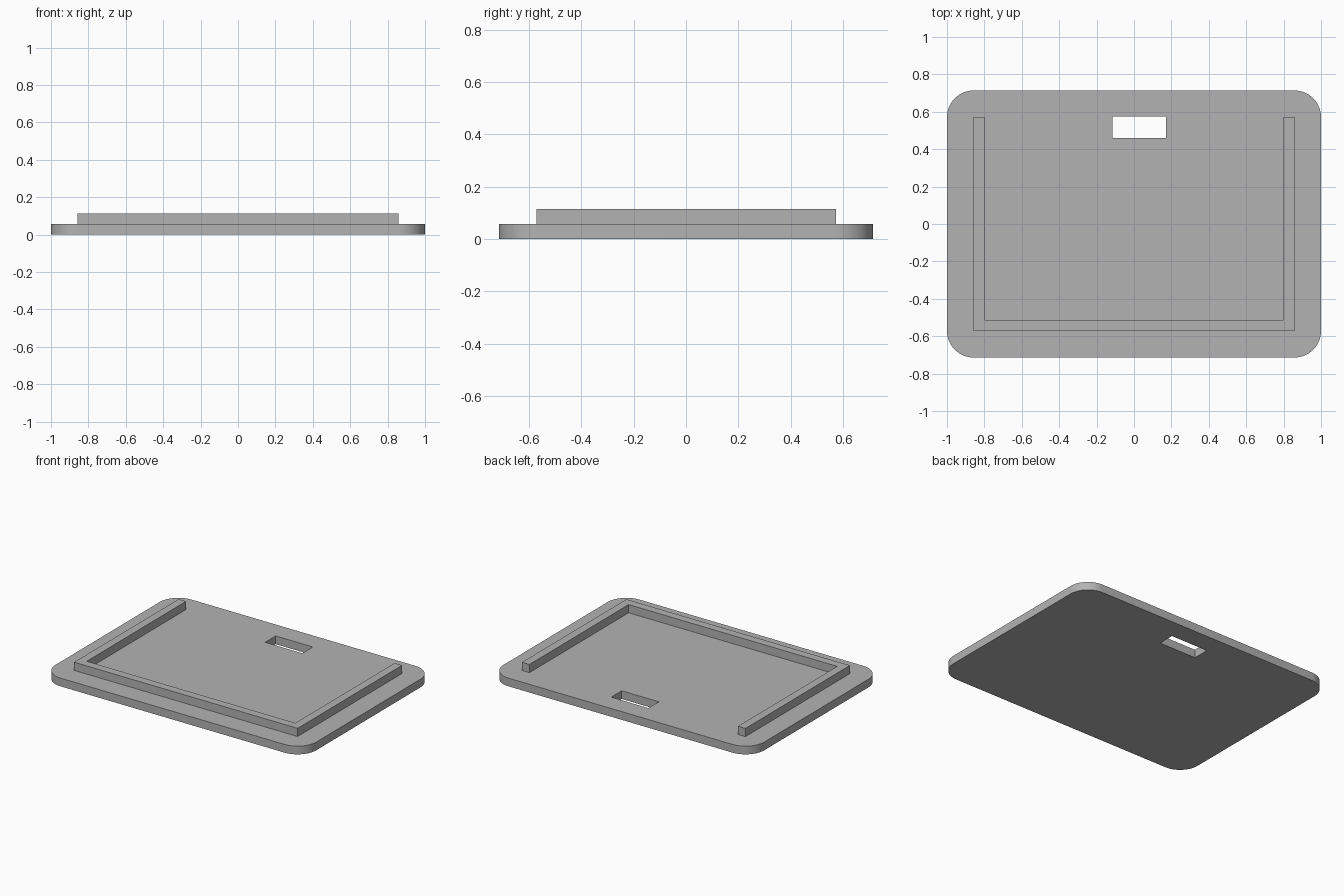
import bpy
import bmesh
from math import cos, sin, pi

HALF_X, HALF_Y, RADIUS = 1.0, 0.714, 0.143
THICK = 0.057

if "Cube" in bpy.data.objects:
    bpy.data.objects.remove(bpy.data.objects["Cube"], do_unlink=True)

grey = bpy.data.materials.new("plain grey")
grey.use_nodes = True
colour = (0.45, 0.45, 0.45, 1)
grey.diffuse_color = colour
grey.node_tree.nodes["Principled BSDF"].inputs["Base Color"].default_value = colour


def prism(name, outline, bottom, top):
    """Extrude a flat outline upward into a closed solid."""
    bm = bmesh.new()
    face = bm.faces.new([bm.verts.new((x, y, bottom)) for x, y in outline])
    result = bmesh.ops.extrude_face_region(bm, geom=[face])
    raised = [v for v in result["geom"] if isinstance(v, bmesh.types.BMVert)]
    bmesh.ops.translate(bm, verts=raised, vec=(0, 0, top - bottom))
    bmesh.ops.recalc_face_normals(bm, faces=bm.faces)
    mesh = bpy.data.meshes.new(name)
    bm.to_mesh(mesh)
    bm.free()
    mesh.materials.append(grey)
    obj = bpy.data.objects.new(name, mesh)
    bpy.context.collection.objects.link(obj)
    return obj


# Base plate with rounded corners
STEPS = 16
outline = []
for corner, (sx, sy) in enumerate([(1, 1), (-1, 1), (-1, -1), (1, -1)]):
    for step in range(STEPS + 1):
        angle = (corner + step / STEPS) * pi / 2
        outline.append((sx * (HALF_X - RADIUS) + RADIUS * cos(angle),
                        sy * (HALF_Y - RADIUS) + RADIUS * sin(angle)))
plate = prism("base_plate", outline, 0, THICK)

# Rectangular slot through the plate near the back edge
left, right, near, far = -0.114, 0.171, 0.46, 0.575
cutter = prism("slot_cutter", [(left, near), (right, near), (right, far), (left, far)],
               -THICK, 2 * THICK)
cutter.hide_render = True
cutter.hide_viewport = True
cut = plate.modifiers.new("slot", "BOOLEAN")
cut.operation = "DIFFERENCE"
cut.solver = "EXACT"
cut.object = cutter

# Smooth the rounded corners, keep the rims sharp
bpy.ops.object.select_all(action="DESELECT")
plate.select_set(True)
bpy.context.view_layer.objects.active = plate
bpy.ops.object.shade_smooth_by_angle(angle=pi / 6)

# Raised U-shaped rail, open toward the back
outer_x, inner_x = 0.857, 0.8
front_y, inner_y, back_y = -0.571, -0.514, 0.573
half = [(outer_x, front_y), (outer_x, back_y), (inner_x, back_y), (inner_x, inner_y)]
prism("raised_rail", half + [(-x, y) for x, y in reversed(half)], THICK, 2 * THICK)
